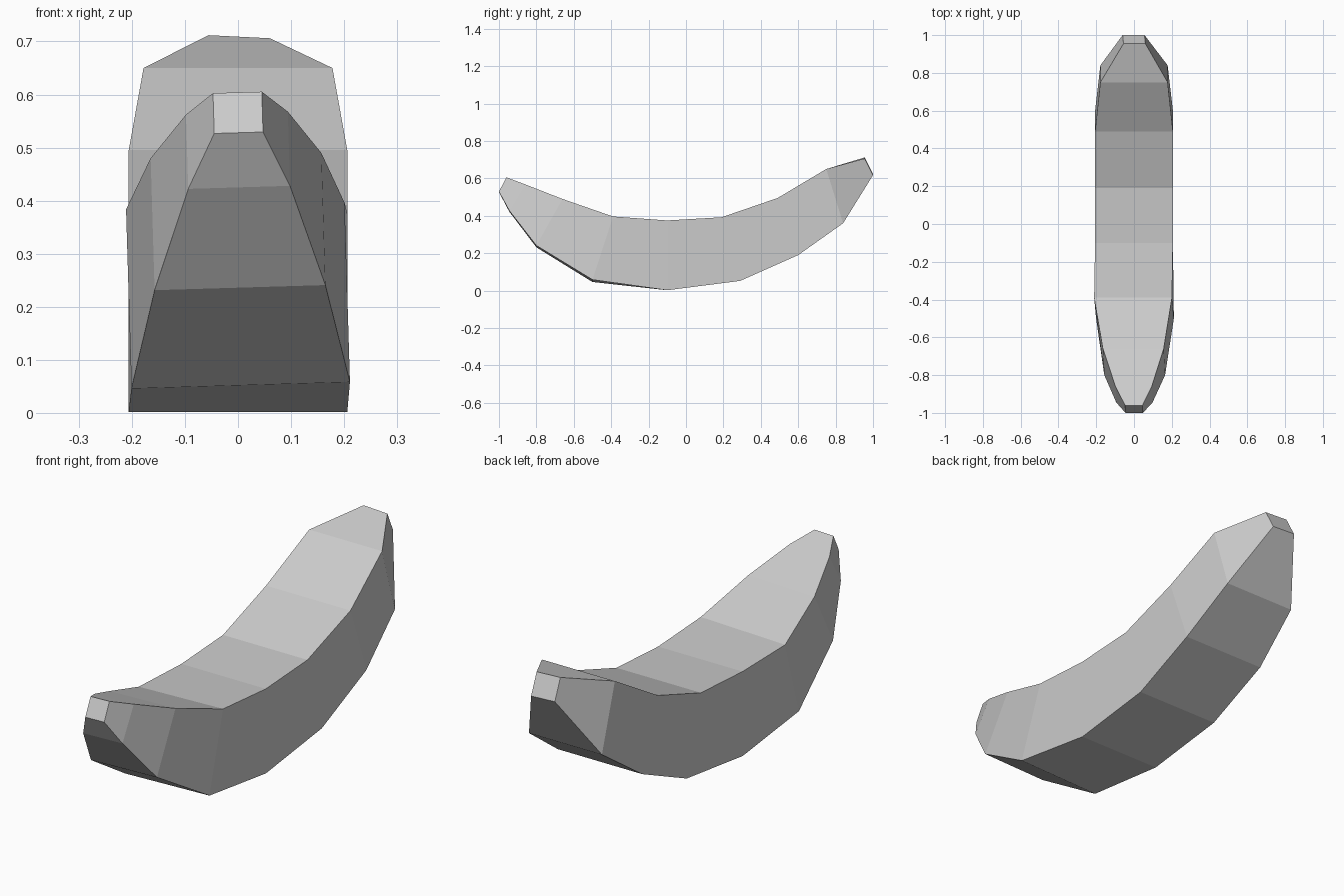
import bpy, bmesh
from math import sin, cos

cube = bpy.data.objects.get("Cube")
if cube:
    bpy.data.objects.remove(cube)

# Single flat grey for the whole fruit
GREY = (0.6, 0.6, 0.6, 1.0)
mat = bpy.data.materials.new("plain grey")
mat.use_nodes = True
mat.diffuse_color = GREY
mat.node_tree.nodes["Principled BSDF"].inputs["Base Color"].default_value = GREY

# Square sections along the bend:
# inner edge (y, z), outer edge (y, z), half width, roll
SECTIONS = [
    ((-0.96, 0.604), (-1.00, 0.528), 0.046, 0.03),
    ((-0.86, 0.565), (-0.945, 0.425), 0.096, 0.03),
    ((-0.66, 0.485), (-0.80, 0.236), 0.161, 0.03),
    ((-0.39, 0.390), (-0.50, 0.052), 0.206, 0.03),
    ((-0.10, 0.375), (-0.10, 0.002), 0.206, 0.0),
    ((0.19, 0.392), (0.29, 0.052), 0.206, 0.0),
    ((0.49, 0.495), (0.60, 0.19), 0.206, 0.0),
    ((0.75, 0.65), (0.84, 0.36), 0.178, 0.0),
    ((0.955, 0.709), (1.00, 0.62), 0.058, -0.05),
]


def section_ring(bm, inner, outer, half, roll):
    """Four corners of one section, rolled slightly about its centre."""
    mid = (inner[1] + outer[1]) / 2
    ring = []
    for side, (y, z) in ((-1, inner), (1, inner), (1, outer), (-1, outer)):
        x, h = side * half, z - mid
        ring.append(bm.verts.new((x * cos(roll) - h * sin(roll), y,
                                  mid + x * sin(roll) + h * cos(roll))))
    return ring


# Loft the sections and close both tips
bm = bmesh.new()
rings = [section_ring(bm, *s) for s in SECTIONS]
for a, b in zip(rings, rings[1:]):
    for i in range(4):
        j = (i + 1) % 4
        bm.faces.new((a[i], a[j], b[j], b[i]))
bm.faces.new(rings[0])
bm.faces.new(rings[-1])
bmesh.ops.recalc_face_normals(bm, faces=bm.faces)

mesh = bpy.data.meshes.new("banana")
bm.to_mesh(mesh)
bm.free()
mesh.materials.append(mat)
banana = bpy.data.objects.new("banana", mesh)
bpy.context.collection.objects.link(banana)
